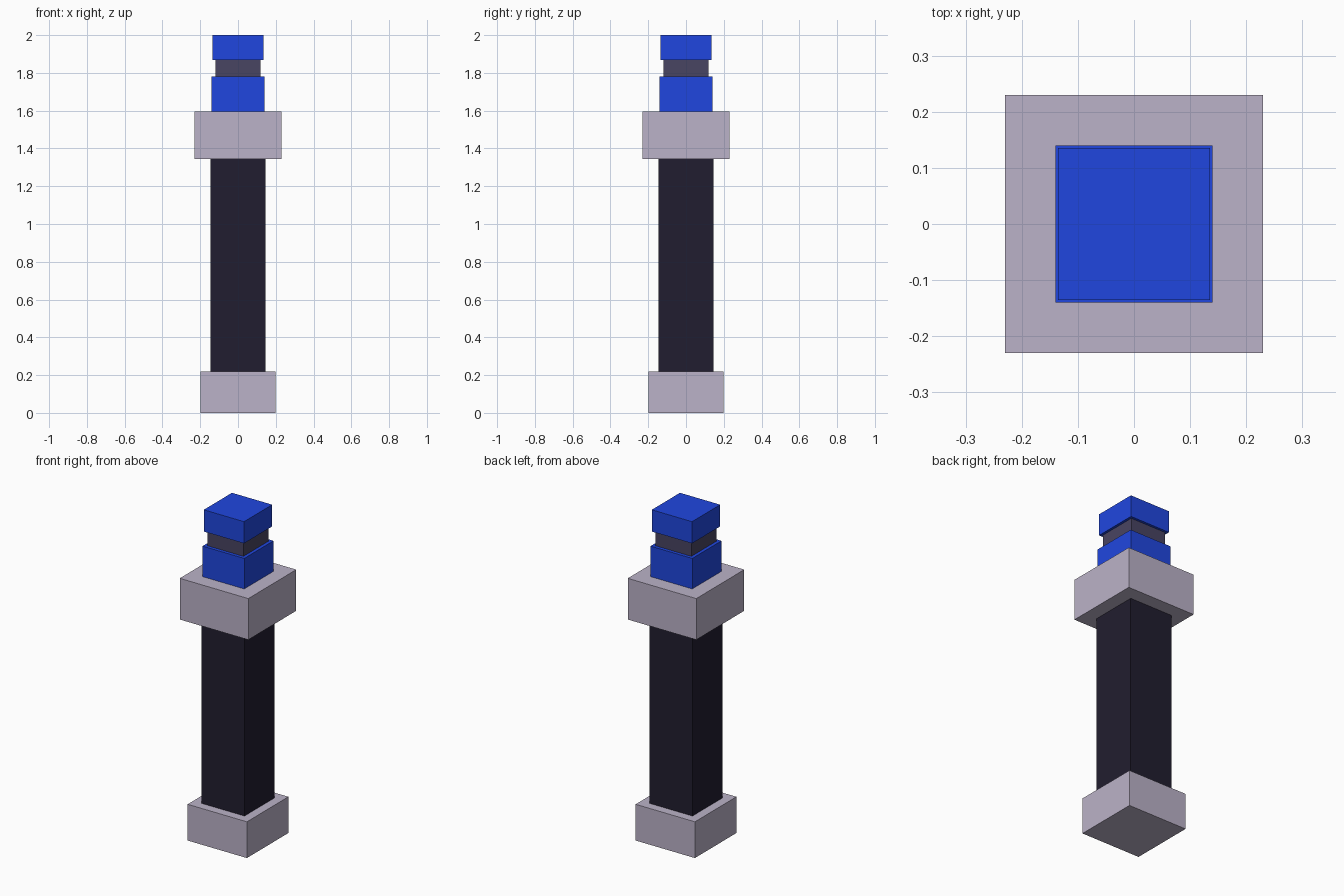
import bpy
import bmesh
from mathutils import Matrix

if "Cube" in bpy.data.objects:
    bpy.data.objects.remove(bpy.data.objects["Cube"])


def material(name, srgb):
    m = bpy.data.materials.new(name)
    m.diffuse_color = [(c / 255) ** 2.2 for c in srgb] + [1]
    m.use_nodes = True
    m.node_tree.nodes["Principled BSDF"].inputs["Base Color"].default_value = m.diffuse_color
    return m


stone = material("pale_stone", (186, 177, 199))
dark = material("dark_shaft", (38, 35, 51))
blue = material("blue", (37, 72, 222))
grey = material("neck_grey", (74, 70, 98))


def block(name, half, z0, z1, mat):
    """Square block centred on the z axis, from z0 to z1."""
    bm = bmesh.new()
    bmesh.ops.create_cube(bm, size=1, matrix=Matrix.Translation((0, 0, (z0 + z1) / 2))
                          @ Matrix.Diagonal((2 * half, 2 * half, z1 - z0, 1)))
    mesh = bpy.data.meshes.new(name)
    bm.to_mesh(mesh)
    bm.free()
    mesh.materials.append(mat)
    bpy.context.collection.objects.link(bpy.data.objects.new(name, mesh))


# Stacked blocks from bottom to top: name, half width, height, material
z = 0
for name, half, top, mat in [
    ("base", 0.199, 0.22, stone),
    ("shaft", 0.145, 1.345, dark),
    ("collar", 0.23, 1.595, stone),
    ("lower_head", 0.14, 1.78, blue),
    ("neck", 0.12, 1.868, grey),
    ("top_cap", 0.135, 2.0, blue),
]:
    block(name, half, z, top, mat)
    z = top
